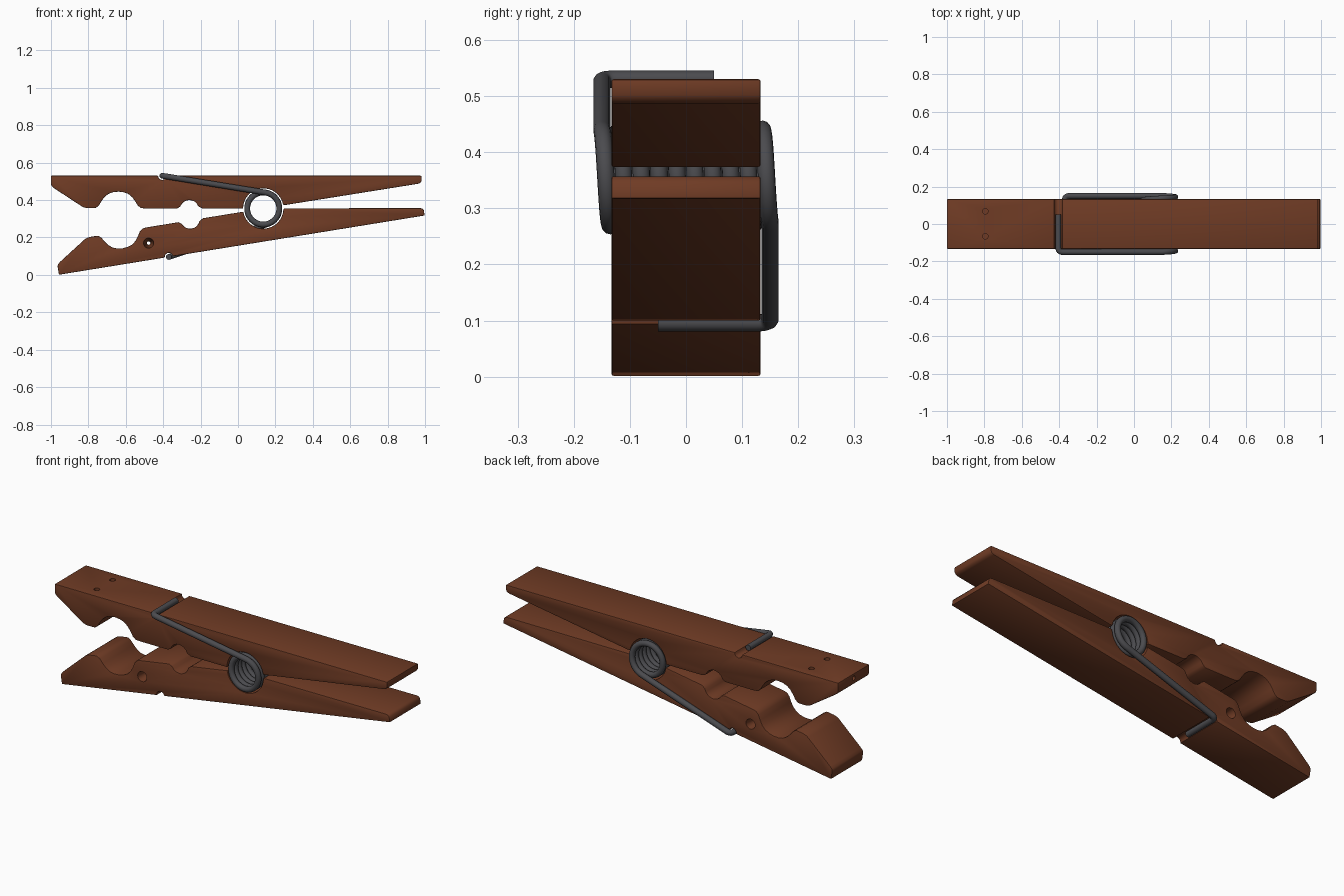
import bpy, bmesh, math
from mathutils import Vector

if "Cube" in bpy.data.objects:
    bpy.data.objects.remove(bpy.data.objects["Cube"])

CX, CZ = 0.135, 0.355          # coil axis (runs along y)
TILT = math.radians(9.2)       # opening angle of the lower jaw
HALF = 0.133                   # half width of the jaws


def material(name, col):
    m = bpy.data.materials.new(name)
    m.diffuse_color = (*col, 1)
    m.use_nodes = True
    m.node_tree.nodes["Principled BSDF"].inputs["Base Color"].default_value = m.diffuse_color
    return m


wood = material("brown wood", (0.16, 0.044, 0.018))
steel = material("dark steel", (0.07, 0.07, 0.077))


def lower(x, z):
    """Flip an upper-jaw point over the coil axis and tilt it."""
    dx, dz = x - CX, CZ - z
    c, s = math.cos(TILT), math.sin(TILT)
    return CX + dx * c - dz * s, CZ + dx * s + dz * c


def arc(cx, cz, r, a0, a1, n):
    pts = []
    for i in range(n + 1):
        a = math.radians(a0 + (a1 - a0) * i / n)
        pts.append((cx + r * math.cos(a), cz + r * math.sin(a)))
    return pts


def finish(ob, angle=35):
    bpy.ops.object.select_all(action='DESELECT')
    ob.select_set(True)
    bpy.context.view_layer.objects.active = ob
    for m in list(ob.modifiers):
        bpy.ops.object.modifier_apply(modifier=m.name)
    bpy.ops.object.shade_smooth_by_angle(angle=math.radians(angle))


# Jaw profile, drawn for the upper jaw
big = [(0.12, 0.358), (0.104, 0.371), (0.09, 0.394), (0.074, 0.416),
       (0.053, 0.433), (0.027, 0.442)]
profile = [(-1, 0.53), (-1, 0.483), (-0.995, 0.473), (-0.983, 0.463),
           (-0.835, 0.366), (-0.822, 0.36), (-0.805, 0.357), (-0.78, 0.357)]
profile += [(-0.64 - d, z) for d, z in big] + [(-0.64, 0.445)]
profile += [(-0.64 + d, z) for d, z in reversed(big)]
profile += [(-0.5, 0.355), (-0.325, 0.355), (-0.314, 0.362)]
profile += arc(-0.26, 0.349, 0.051, 160, 20, 8)
profile += [(-0.201, 0.36), (-0.19, 0.355)]
profile += arc(CX, CZ, 0.108, 180, 10, 16)
profile += [(0.255, 0.374), (0.963, 0.487), (0.975, 0.492), (0.981, 0.502), (0.981, 0.53)]
profile += arc(-0.405, 0.53, 0.022, 0, -180, 8)


def cutter(loc, r1, r2, depth, rot):
    bpy.ops.mesh.primitive_cone_add(vertices=20, radius1=r1, radius2=r2, depth=depth,
                                    location=loc, rotation=rot)
    ob = bpy.context.object
    ob.name = "hole_cutter"
    ob.hide_render = True
    return ob


def jaw(name, pts, cutters):
    bm = bmesh.new()
    f = bm.faces.new([bm.verts.new((x, -HALF, z)) for x, z in pts])
    ext = bmesh.ops.extrude_face_region(bm, geom=[f])
    bmesh.ops.translate(bm, vec=(0, 2 * HALF, 0),
                        verts=[v for v in ext['geom'] if isinstance(v, bmesh.types.BMVert)])
    bmesh.ops.recalc_face_normals(bm, faces=bm.faces[:])
    me = bpy.data.meshes.new(name)
    bm.to_mesh(me)
    bm.free()
    ob = bpy.data.objects.new(name, me)
    bpy.context.collection.objects.link(ob)
    me.materials.append(wood)
    # softened edges, then drilled holes
    bev = ob.modifiers.new("soft edges", 'BEVEL')
    bev.width, bev.segments = 0.004, 2
    bev.limit_method, bev.angle_limit = 'ANGLE', math.radians(65)
    for c in cutters:
        b = ob.modifiers.new("hole", 'BOOLEAN')
        b.operation, b.solver, b.object = 'DIFFERENCE', 'EXACT', c
    finish(ob)
    for c in cutters:
        bpy.data.objects.remove(c)


# Upper jaw: two small holes on top and one in the nose
H = math.pi / 2
jaw("upper_jaw", profile,
    [cutter((-0.795, y, 0.53), 0.015, 0.015, 0.08, (0, 0, 0)) for y in (-0.066, 0.068)]
    + [cutter((-1, 0, 0.507), 0.012, 0.012, 0.06, (0, H, 0))])

# Lower jaw: one countersunk hole from side to side
jaw("lower_jaw", [lower(x, z) for x, z in profile],
    [cutter((-0.478, s * 0.069, 0.17), 0.028, 0.009, 0.14, (s * H, 0, 0)) for s in (-1, 1)])

# Spring: hooked arm, coil, hooked arm
RC, RW, YS, BEND = 0.086, 0.0155, 0.15, 0.025
P1 = (-0.405, 0.53)
P2 = lower(*P1)


def tangent(p, sign):
    dx, dz = p[0] - CX, p[1] - CZ
    return math.atan2(dz, dx) + sign * math.acos(RC / math.hypot(dx, dz))


def arm(p, t_ang, s):
    """Points from the free hook tip to the coil, on side y = s * YS."""
    corner = Vector((p[0], s * YS, p[1]))
    tip = Vector((p[0], -s * 0.05, p[1]))
    end = Vector((CX + RC * math.cos(t_ang), s * YS, CZ + RC * math.sin(t_ang)))
    a = corner + (tip - corner).normalized() * BEND
    b = corner + (end - corner).normalized() * BEND
    bend = [a.lerp(corner, t).lerp(corner.lerp(b, t), t) for t in [i / 6 for i in range(7)]]
    return [tip] + bend


a0 = tangent(P1, -1)
a1 = tangent(P2, 1)
sweep = (a0 - a1) % (2 * math.pi) + 9 * 2 * math.pi
N = 300
coil = []
for i in range(N + 1):
    t = i / N
    a = a0 - sweep * t
    coil.append(Vector((CX + RC * math.cos(a), -YS + 2 * YS * t, CZ + RC * math.sin(a))))
path = arm(P1, a0, -1) + coil + arm(P2, a1, 1)[::-1]

cu = bpy.data.curves.new("spring", 'CURVE')
cu.dimensions = '3D'
cu.bevel_depth, cu.bevel_resolution, cu.use_fill_caps = RW, 4, True
sp = cu.splines.new('POLY')
sp.points.add(len(path) - 1)
for q, v in zip(sp.points, path):
    q.co = (*v, 1)
spring = bpy.data.objects.new("spring", cu)
bpy.context.collection.objects.link(spring)
cu.materials.append(steel)
bpy.ops.object.select_all(action='DESELECT')
spring.select_set(True)
bpy.context.view_layer.objects.active = spring
bpy.ops.object.convert(target='MESH')
finish(bpy.context.object, 45)
